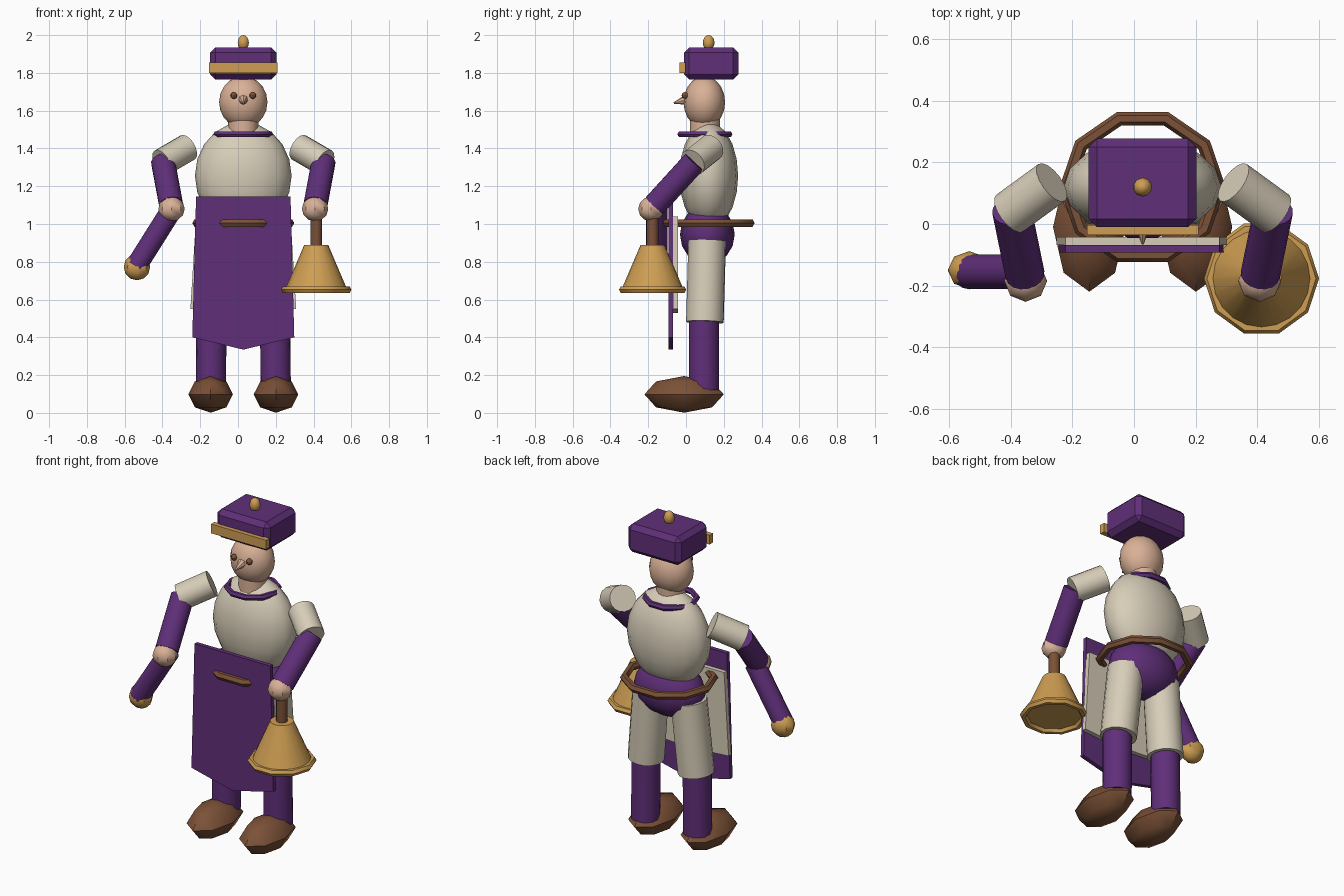
import bpy, bmesh, math
from mathutils import Vector, Matrix

if "Cube" in bpy.data.objects:
    bpy.data.objects.remove(bpy.data.objects["Cube"])

CX = 0.028  # body symmetry axis


def material(name, rgb):
    m = bpy.data.materials.new(name)
    m.diffuse_color = (*rgb, 1)
    m.use_nodes = True
    m.node_tree.nodes["Principled BSDF"].inputs["Base Color"].default_value = m.diffuse_color
    return m


PURPLE = material("purple cloth", (0.115, 0.028, 0.19))
CREAM = material("cream cloth", (0.68, 0.61, 0.48))
SKIN = material("skin", (0.70, 0.44, 0.31))
BROWN = material("brown leather", (0.20, 0.082, 0.038))
GOLD = material("gold", (0.62, 0.34, 0.085))


def finish(bm, name, mat, smooth=40):
    bmesh.ops.recalc_face_normals(bm, faces=bm.faces)
    me = bpy.data.meshes.new(name)
    bm.to_mesh(me)
    bm.free()
    me.materials.append(mat)
    ob = bpy.data.objects.new(name, me)
    bpy.context.collection.objects.link(ob)
    if smooth:
        bpy.ops.object.select_all(action='DESELECT')
        ob.select_set(True)
        bpy.context.view_layer.objects.active = ob
        bpy.ops.object.shade_smooth_by_angle(angle=math.radians(smooth))
    return ob


def ball(name, mat, loc, r, seg=16, rings=10, smooth=40):
    bm = bmesh.new()
    bmesh.ops.create_uvsphere(bm, u_segments=seg, v_segments=rings, radius=1)
    bmesh.ops.transform(bm, verts=bm.verts,
                        matrix=Matrix.Translation(loc) @ Matrix.Diagonal((*r, 1)))
    return finish(bm, name, mat, smooth)


def tube(name, mat, a, b, r1, r2=None, seg=16):
    a, b = Vector(a), Vector(b)
    d = b - a
    bm = bmesh.new()
    bmesh.ops.create_cone(bm, cap_ends=True, segments=seg, radius1=r1,
                          radius2=r1 if r2 is None else r2, depth=d.length)
    rot = d.to_track_quat('Z', 'Y').to_matrix().to_4x4()
    bmesh.ops.transform(bm, verts=bm.verts, matrix=Matrix.Translation((a + b) / 2) @ rot)
    return finish(bm, name, mat)


def ring(name, mat, loc, rx, ry, minor, seg=10, sides=6):
    bm = bmesh.new()
    loops = []
    for i in range(seg):
        t = 2 * math.pi * i / seg
        loop = []
        for j in range(sides):
            p = 2 * math.pi * j / sides
            k = minor * math.cos(p)
            loop.append(bm.verts.new((loc[0] + (rx + k) * math.cos(t),
                                      loc[1] + (ry + k) * math.sin(t),
                                      loc[2] + minor * math.sin(p))))
        loops.append(loop)
    for i in range(seg):
        a, b = loops[i], loops[(i + 1) % seg]
        for j in range(sides):
            n = (j + 1) % sides
            bm.faces.new((a[j], b[j], b[n], a[n]))
    return finish(bm, name, mat, 35)


def box(name, mat, lo, hi, bevel=0):
    lo, hi = Vector(lo), Vector(hi)
    bm = bmesh.new()
    bmesh.ops.create_cube(bm, size=1)
    bmesh.ops.transform(bm, verts=bm.verts, matrix=Matrix.Translation((lo + hi) / 2)
                        @ Matrix.Diagonal((*(hi - lo), 1)))
    if bevel:
        bmesh.ops.bevel(bm, geom=bm.edges[:], offset=bevel, segments=1, affect='EDGES')
    return finish(bm, name, mat, 0)


def panel(name, mat, outline, y0, y1):
    bm = bmesh.new()
    f = bm.faces.new([bm.verts.new((x, y0, z)) for x, z in outline])
    ext = bmesh.ops.extrude_face_region(bm, geom=[f])
    for v in ext["geom"]:
        if isinstance(v, bmesh.types.BMVert):
            v.co.y = y1
    return finish(bm, name, mat, 0)


# Head and hat
ball("head", SKIN, (CX, 0.097, 1.645), (0.128, 0.11, 0.138))
tube("neck", SKIN, (CX, 0.10, 1.46), (CX, 0.10, 1.57), 0.08)
tube("nose", SKIN, (CX, 0.01, 1.66), (CX, -0.065, 1.64), 0.03, 0.004, 8)
for side, s in (("left", -1), ("right", 1)):
    ball(side + "_eye", BROWN, (CX + s * 0.05, -0.005, 1.68), (0.018, 0.018, 0.018), 8, 6)
box("hat", PURPLE, (-0.147, -0.01, 1.765), (0.203, 0.277, 1.935), 0.027)
box("hat_band", GOLD, (-0.153, -0.035, 1.80), (0.209, -0.003, 1.855))
ball("hat_button", GOLD, (CX, 0.12, 1.96), (0.031, 0.031, 0.04), 10, 8)

# Torso, collar, hips and belt
ball("torso", CREAM, (CX, 0.12, 1.255), (0.256, 0.156, 0.285), 16, 10)
ring("collar", PURPLE, (CX, 0.10, 1.475), 0.142, 0.136, 0.017)
ball("hips", PURPLE, (CX, 0.113, 0.945), (0.215, 0.145, 0.16), 16, 8)
ring("belt", BROWN, (CX, 0.12, 1.005), 0.247, 0.233, 0.023)

# Apron with a pointed hem and its cream lining
panel("apron", PURPLE, [(CX - 0.25, 1.145), (CX + 0.25, 1.145), (CX + 0.27, 0.40),
                        (CX, 0.335), (CX - 0.27, 0.40)], -0.093, -0.068)
panel("apron_lining", CREAM, [(CX - 0.25, 1.04), (CX + 0.25, 1.04), (CX + 0.28, 0.55),
                              (CX, 0.53), (CX - 0.28, 0.55)], -0.0675, -0.042)

# Legs, feet and mirrored upper arms
for side, s in (("left", -1), ("right", 1)):
    def at(x, y, z):
        return (CX + s * x, y, z)
    tube(side + "_breeches", CREAM, at(0.125, 0.112, 0.91), at(0.165, 0.10, 0.48), 0.10)
    tube(side + "_stocking", PURPLE, at(0.168, 0.095, 0.52), at(0.172, 0.095, 0.12), 0.08)
    ball(side + "_shoe", BROWN, at(0.173, -0.01, 0.098), (0.118, 0.21, 0.097), 8, 4, 50)
    tube(side + "_sleeve", CREAM, at(0.295, 0.135, 1.405), at(0.432, 0.035, 1.325), 0.074)
    tube(side + "_arm", PURPLE, at(0.425, 0.045, 1.33), at(0.382, -0.165, 1.10), 0.064)
    ball(side + "_hand", SKIN, at(0.38, -0.185, 1.08), (0.07, 0.068, 0.066), 8, 6)

# Extended lower arm with a gold tip
tube("lower_arm", PURPLE, (-0.345, -0.155, 1.085), (-0.54, -0.155, 0.775), 0.056)
ball("arm_tip", GOLD, (-0.535, -0.15, 0.772), (0.07, 0.062, 0.07), 8, 6)

# Hand bell
BX, BY = 0.414, -0.177
tube("bell_handle", BROWN, (BX, BY, 0.87), (BX, BY, 1.08), 0.031, seg=12)
tube("bell_body", GOLD, (BX, BY, 0.652), (BX, BY, 0.888), 0.165, 0.064, 20)
ring("bell_lip", GOLD, (BX, BY, 0.652), 0.167, 0.167, 0.02)
